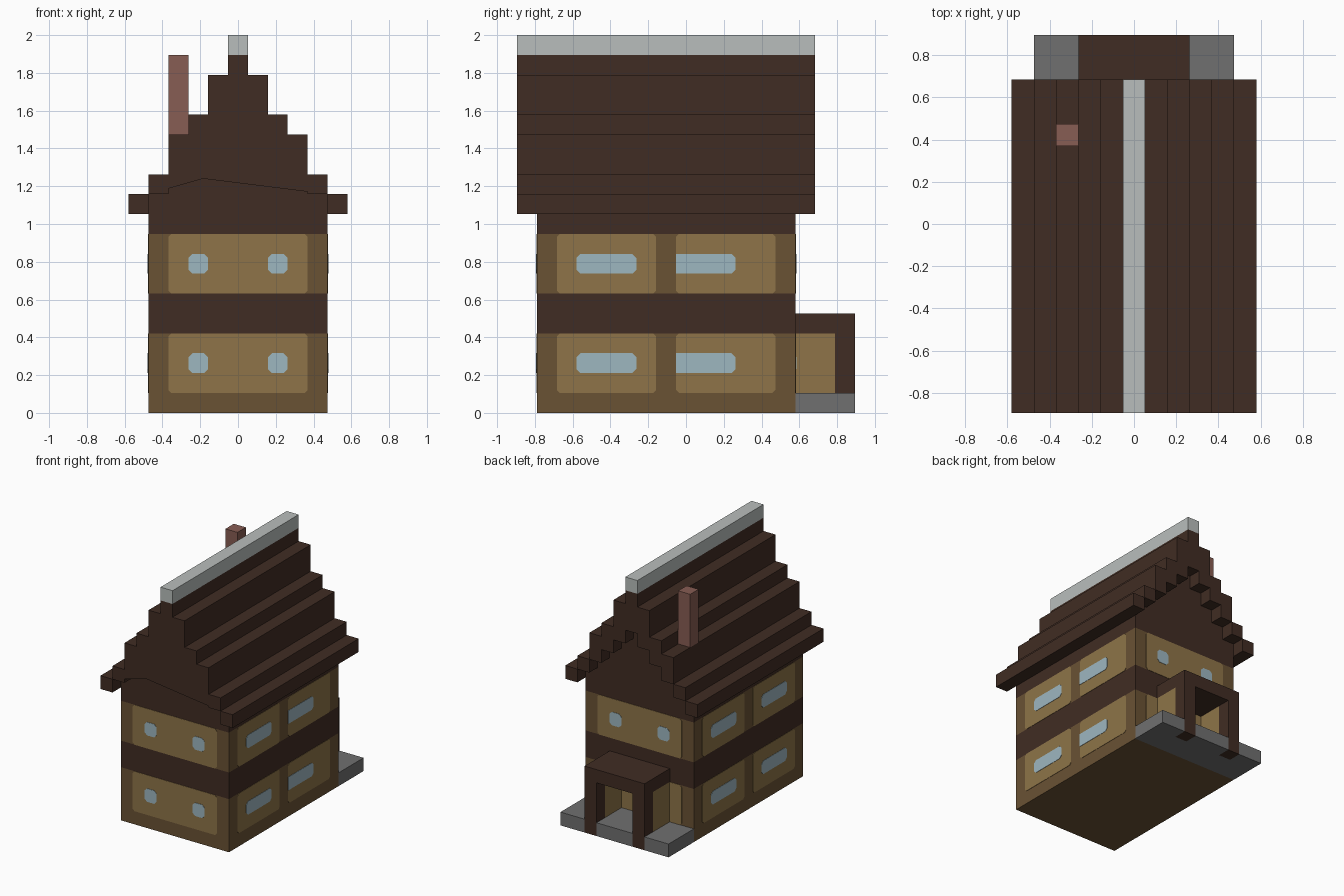
import bpy
import bmesh
from mathutils import Vector

cube = bpy.data.objects.get("Cube")
if cube:
    bpy.data.objects.remove(cube, do_unlink=True)

U = 2 / 19  # one block of the building grid; all sizes below are in blocks


def material(name, rgb):
    lin = [((c / 255 + 0.055) / 1.055) ** 2.4 for c in rgb] + [1]
    m = bpy.data.materials.new(name)
    m.use_nodes = True
    m.diffuse_color = lin
    m.node_tree.nodes["Principled BSDF"].inputs["Base Color"].default_value = lin
    return m


DARK = material("dark timber", (64, 44, 35))
TAN = material("brown frame", (106, 82, 52))
GOLD = material("golden plaster", (142, 116, 72))
GLASS = material("pale blue glass", (158, 183, 192))
STONE = material("grey stone", (112, 112, 112))
RIDGE = material("light grey ridge", (185, 190, 188))
BRICK = material("red brick", (135, 93, 83))


def prism(name, points, axis, lo, hi, mat):
    """Extrude a 2D outline along an axis: x -> (y, z), y -> (x, z), z -> (x, y)."""
    def place(a, b, d):
        return Vector({"x": (d, a, b), "y": (a, d, b), "z": (a, b, d)}[axis]) * U
    bm = bmesh.new()
    face = bm.faces.new([bm.verts.new(place(a, b, lo)) for a, b in points])
    ext = bmesh.ops.extrude_face_region(bm, geom=[face])
    moved = [v for v in ext["geom"] if isinstance(v, bmesh.types.BMVert)]
    bmesh.ops.translate(bm, verts=moved, vec=place(0, 0, hi - lo))
    bmesh.ops.recalc_face_normals(bm, faces=bm.faces)
    mesh = bpy.data.meshes.new(name)
    bm.to_mesh(mesh)
    bm.free()
    mesh.materials.append(mat)
    obj = bpy.data.objects.new(name, mesh)
    bpy.context.collection.objects.link(obj)
    return obj


def box(name, x, y, z, mat):
    return prism(name, [(x[0], y[0]), (x[1], y[0]), (x[1], y[1]), (x[0], y[1])],
                 "z", z[0], z[1], mat)


def plate(name, axis, wall, side, span, z, lift, mat, cut=0.15, square_start=False):
    """Thin plate with clipped corners lying on an outer wall."""
    (a, b), (c, d) = span, z
    s = 0 if square_start else cut
    pts = [(a + s, c), (b - cut, c), (b, c + cut), (b, d - cut),
           (b - cut, d), (a + s, d)]
    if s:
        pts += [(a, d - s), (a, c + s)]
    prism(name, pts, axis, wall, wall + side * lift, mat)


W = 4.5                   # half width of the house
FRONT, BACK = -7.5, 5.5   # end walls
PANEL, PANE = 0.025, 0.05  # plate heights above the wall

# Wall storeys and timber bands
for name, z, mat in [("lower_wall", (0, 4), TAN), ("middle_band", (4, 6), DARK),
                     ("upper_wall", (6, 9), TAN), ("top_band", (9, 10), DARK)]:
    box(name, (-W, W), (FRONT, BACK), z, mat)


def mirrored(half):
    return half + [(-x, z) for x, z in reversed(half)]


# Stepped gable wall under the roof
inner = []
for i in range(5):
    inner += [(W - i, 10 + i), (W - i, 11 + i)]
prism("gable_wall", mirrored(inner), "y", FRONT, BACK, DARK)

# Stepped roof shell: outer steps down one side and up the other, then the inner steps
outer = []
z = 10
for i, rise in enumerate((1, 1, 2, 1, 2, 1)):
    outer += [(5.5 - i, z), (5.5 - i, z + rise)]
    z += rise
shell = mirrored(outer) + list(reversed(mirrored(inner)))
prism("roof", shell, "y", FRONT - 1, BACK + 1, DARK)
box("roof_ridge", (-0.5, 0.5), (FRONT - 1, BACK + 1), (18, 19), RIDGE)
box("chimney", (-3.5, -2.5), (3.5, 4.5), (14, 18), BRICK)

# Plaster panels and windows on both storeys
for storey, base in (("lower", 1), ("upper", 6)):
    height, glass = (base, base + 3), (base + 1, base + 2)
    for end, wall, side in (("front", FRONT, -1), ("back", BACK, 1)):
        plate(f"{storey}_{end}_panel", "y", wall, side, (-3.5, 3.5), height, PANEL, GOLD)
        for label, x in (("right", -2.5), ("left", 1.5)):
            plate(f"{storey}_{end}_{label}_window", "y", wall, side, (x, x + 1),
                  glass, PANE, GLASS, 0.2)
    for label, side in (("left", 1), ("right", -1)):
        for pos, y in (("fore", -6.5), ("rear", -0.5)):
            plate(f"{storey}_{label}_{pos}_panel", "x", side * W, side, (y, y + 5),
                  height, PANEL, GOLD)
            # the rear window on the left wall sits against the panel edge
            shifted = side > 0 and pos == "rear"
            start = y if shifted else y + 1
            plate(f"{storey}_{label}_{pos}_window", "x", side * W, side,
                  (start, start + 3), glass, PANE, GLASS, 0.2, shifted)

# Porch: notched stone slab, posts set into it, side walls and flat roof
PORCH = BACK + 3
notch = [(W, BACK), (W, PORCH), (2.5, PORCH), (2.5, PORCH - 1),
         (1.5, PORCH - 1), (1.5, PORCH)]
prism("porch_slab", mirrored(notch), "z", 0, 1, STONE)
for label, x in (("right", -2.5), ("left", 1.5)):
    box(f"porch_{label}_post", (x, x + 1), (PORCH - 1, PORCH), (0, 4), DARK)
    box(f"porch_{label}_wall", (x, x + 1), (BACK, PORCH - 1), (1, 4), GOLD)
box("porch_roof", (-2.5, 2.5), (BACK, PORCH), (4, 5), DARK)
